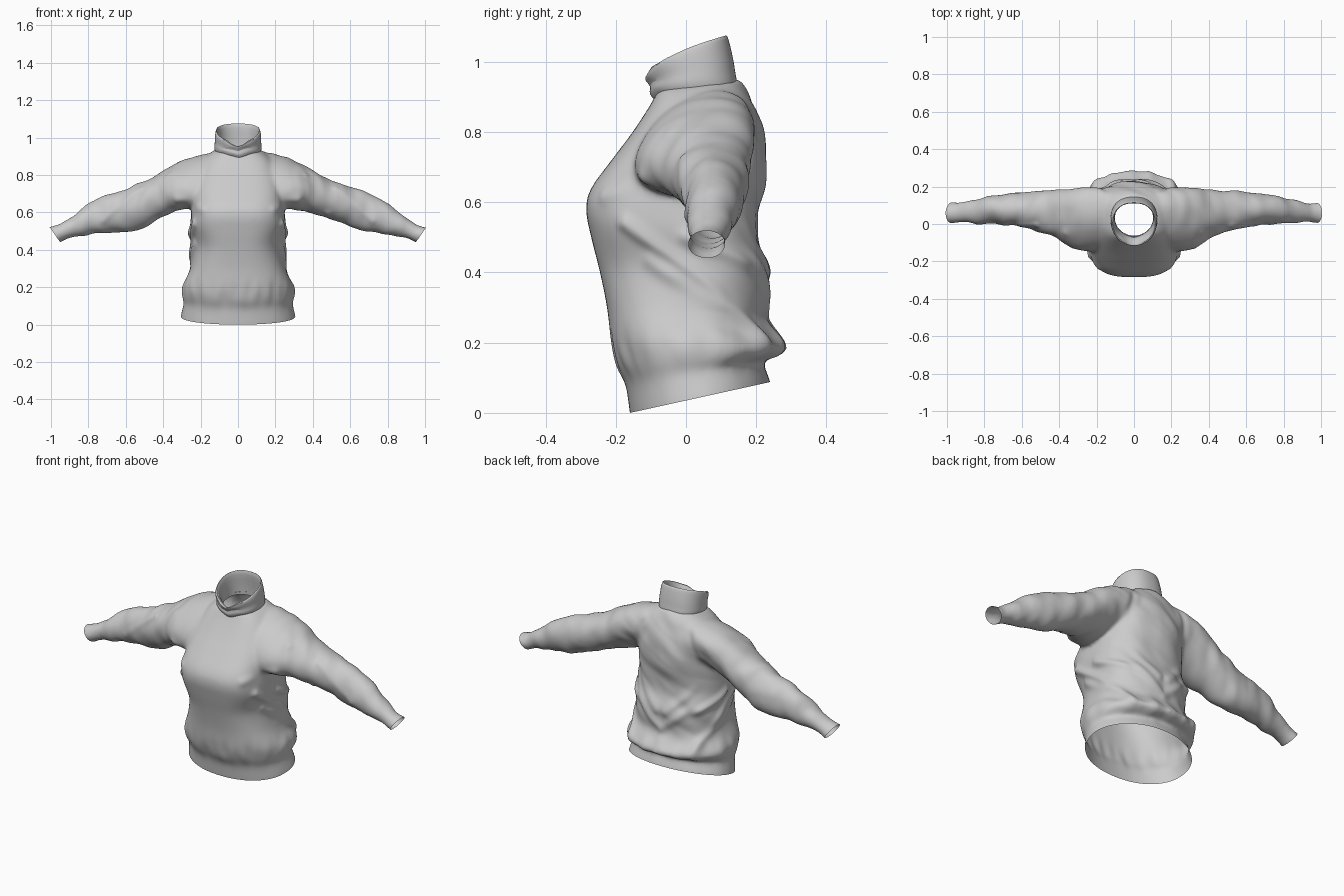
import bpy, bmesh, math
from mathutils import Vector, noise

cube = bpy.data.objects.get("Cube")
if cube:
    bpy.data.objects.remove(cube)

cloth = bpy.data.materials.new("light grey cloth")
cloth.use_nodes = True
GREY = (0.6, 0.6, 0.6, 1)
cloth.diffuse_color = GREY
cloth.node_tree.nodes["Principled BSDF"].inputs["Base Color"].default_value = GREY


def loft(bm, rings, caps=True):
    """Skin a stack of equal point rings."""
    rows = [[bm.verts.new(p) for p in ring] for ring in rings]
    n = len(rows[0])
    for a, b in zip(rows, rows[1:]):
        for i in range(n):
            j = (i + 1) % n
            bm.faces.new((a[i], a[j], b[j], b[i]))
    if caps:
        bm.faces.new(rows[0][::-1])
        bm.faces.new(rows[-1])


def spline(rows, steps=5):
    """Pass a smooth curve through rows of numbers."""
    ends = [rows[0]] + rows + [rows[-1]]
    out = []
    for a, b, c, d in zip(ends, ends[1:], ends[2:], ends[3:]):
        for k in range(steps):
            t = k / steps
            out.append([q + t * (r - p) / 2 + t * t * (p - 2.5 * q + 2 * r - s / 2)
                        + t ** 3 * (1.5 * (q - r) + (s - p) / 2)
                        for p, q, r, s in zip(a, b, c, d)])
    return out + [rows[-1]]


def clamp(v):
    return max(0, min(1, v))


def power(v, e):
    return math.copysign(abs(v) ** e, v)


def ring_points(zf, zb, yf, yb, w, front, back, lift=1.0, waist=0.0, n=64):
    """Rounded ring whose height runs from the front value to the back value."""
    ring = []
    for i in range(n):
        a = math.tau * i / n
        square = front if math.sin(a) < 0 else back
        s = power(math.sin(a), square)
        t = (1 + s) / 2
        x = w * power(math.cos(a), square) * (1 - waist * (1 - t))
        ring.append((x, yf + (yb - yf) * t, zf + (zb - zf) * t ** lift))
    return ring


def torso_ring(row):
    """Round at the hem, boxier and narrow-fronted higher up."""
    up = clamp((row[0] - .05) / .4)
    return ring_points(*row, front=.92 - .26 * up, back=1 - .15 * up,
                       waist=.25 * math.exp(-((row[0] - .43) / .12) ** 2))


def sleeve_ring(side, x, y, z, ry, rz, n=40):
    sag = math.exp(-((x - .58) / .13) ** 2) if side < 0 else 0
    z, rz = z - .03 * sag, rz + .015 * sag
    tilt = .3 * clamp((.55 - x) / .3)
    ring = []
    for i in range(n):
        c, s = math.cos(math.tau * i / n), math.sin(math.tau * i / n)
        ring.append((side * (x + .45 * rz * s), y + ry * c, z + rz * s + tilt * ry * c))
    return ring


def finish(bm, name):
    bmesh.ops.recalc_face_normals(bm, faces=bm.faces)
    mesh = bpy.data.meshes.new(name)
    bm.to_mesh(mesh)
    bm.free()
    mesh.materials.append(cloth)
    obj = bpy.data.objects.new(name, mesh)
    bpy.context.collection.objects.link(obj)
    bpy.ops.object.select_all(action='DESELECT')
    obj.select_set(True)
    bpy.context.view_layer.objects.active = obj
    return obj


# Torso: front height, back height, front y, back y, half width
TORSO = [
    (-.05, .03, -.15, .25, .31), (0, .09, -.16, .24, .307),
    (.06, .13, -.168, .225, .295), (.09, .15, -.175, .225, .29),
    (.14, .165, -.198, .27, .3), (.2, .195, -.213, .287, .302),
    (.3, .28, -.225, .23, .27), (.4, .4, -.245, .23, .275),
    (.5, .5, -.27, .205, .278), (.58, .58, -.285, .21, .258),
    (.64, .66, -.27, .225, .245), (.72, .74, -.212, .23, .24),
    (.8, .82, -.152, .215, .22), (.88, .9, -.1, .185, .175),
    (.92, .95, -.08, .15, .12)]
# Sleeve: x, y, z, depth radius, height radius
SLEEVE = [
    (.05, .04, .78, .14, .12), (.14, .03, .77, .165, .133),
    (.28, .025, .745, .168, .112), (.42, .055, .694, .128, .094),
    (.55, .075, .65, .102, .09), (.7, .08, .597, .08, .09),
    (.82, .07, .547, .069, .063), (.91, .063, .507, .054, .044),
    (.95, .06, .492, .052, .041), (1.03, .06, .46, .062, .052)]

bm = bmesh.new()
loft(bm, [torso_ring(r) for r in spline(TORSO)])
for side in (1, -1):
    loft(bm, [sleeve_ring(side, *r) for r in spline(SLEEVE)])
sweater = finish(bm, "sweater_body")

# Merge torso and sleeves into one soft skin
remesh = sweater.modifiers.new("merge", 'REMESH')
remesh.mode = 'VOXEL'
remesh.voxel_size = .008
soften = sweater.modifiers.new("soften", 'SMOOTH')
soften.iterations = 28
for m in ("merge", "soften"):
    bpy.ops.object.modifier_apply(modifier=m)

# Folds on both sides: start, end, width, height
FOLDS = [
    ((.23, -.17, .54), (.27, .2, .27), .022, .014),
    ((.24, -.1, .43), (.2, .25, .2), .025, .014),
    ((.27, .0, .5), (.18, .22, .41), .022, .016),
    ((.24, .18, .6), (.03, .22, .4), .025, .01),
    ((.2, .2, .47), (.0, .23, .3), .025, .01),
    ((.15, .19, .88), (.22, .2, .62), .02, -.008),
    ((.2, -.24, .62), (.32, -.12, .67), .025, .01),
    ((.36, -.04, .79), (.48, .0, .6), .018, .007),
    ((.52, .0, .72), (.72, .02, .56), .018, .009)]
FOLDS = [(Vector(a), Vector(b), w, h) for a, b, w, h in FOLDS]


def fold_height(p):
    q = Vector((abs(p.x), p.y, p.z))
    total = 0
    for a, b, w, h in FOLDS:
        d = b - a
        t = clamp((q - a).dot(d) / d.length_squared)
        total += h * math.exp(-((q - a - d * t).length / w) ** 2)
    # Crumples wrapped around the sleeves
    arm = clamp((q.x - .27) / .1) * clamp((.95 - q.x) / .1)
    slant = p.x + .35 * p.y * (1 if p.x > 0 else -1)
    total += arm * .008 * noise.noise(Vector((slant * 15, p.y * 9, p.z * 8)))
    # Gathers above the hem band and loose drape across the back
    gather = math.exp(-((p.z - .18 - .1 * p.y) / .07) ** 2)
    total += gather * .008 * noise.noise(Vector((p.x * 18, p.y * 16, p.z * 5)))
    drape = clamp((p.y + .05) / .15) * (1 - arm) * clamp((p.z - .2) / .1)
    total += drape * .009 * noise.noise(Vector((p.x * 8, p.y * 5, (p.z - .5 * p.x) * 13)))
    return total


bm = bmesh.new()
bm.from_mesh(sweater.data)
bm.normal_update()
moves = [(v, v.normal * fold_height(v.co)) for v in bm.verts]
for v, move in moves:
    v.co += move


def trim(point, normal):
    bmesh.ops.bisect_plane(bm, geom=bm.verts[:] + bm.edges[:] + bm.faces[:],
                           plane_co=point, plane_no=normal, clear_outer=True)


# Open the hem, the cuffs and the neck
trim((0, -.16, .0), (0, .22, -1))
for side in (1, -1):
    trim((side * .977, 0, .478), (side * .82, 0, -.57))
hole = []
for f in bm.faces:
    c = f.calc_center_median()
    if c.z > .85 and (c.x / .105) ** 2 + ((c.y - .03) / .095) ** 2 < 1:
        hole.append(f)
bmesh.ops.delete(bm, geom=hole, context='FACES')
bm.to_mesh(sweater.data)
bm.free()
bpy.ops.object.shade_smooth_by_angle(angle=math.radians(50))

# Tall folded collar, low at the front and high at the back
COLLAR = [
    (.885, .935, -.08, .145, .12), (.9, .95, -.1, .145, .126),
    (.918, .97, -.106, .14, .126), (.928, .99, -.098, .138, .124),
    (.94, 1.03, -.115, .13, .124), (.947, 1.07, -.118, .12, .12),
    (.95, 1.08, -.11, .114, .114), (.94, 1.06, -.09, .108, .108),
    (.92, .99, -.066, .12, .102), (.88, .93, -.062, .123, .102)]
bm = bmesh.new()
loft(bm, [ring_points(*r, front=1, back=.85, lift=.5) for r in COLLAR], caps=False)
for v in bm.verts:
    front = clamp((.04 - v.co.y) / .1)
    v.co.z += front * .012 * noise.noise(Vector((v.co.x * 14, 0, v.co.z * 30)))
collar = finish(bm, "collar")
sub = collar.modifiers.new("round", 'SUBSURF')
sub.levels = sub.render_levels = 1
bpy.ops.object.shade_smooth_by_angle(angle=math.radians(60))
